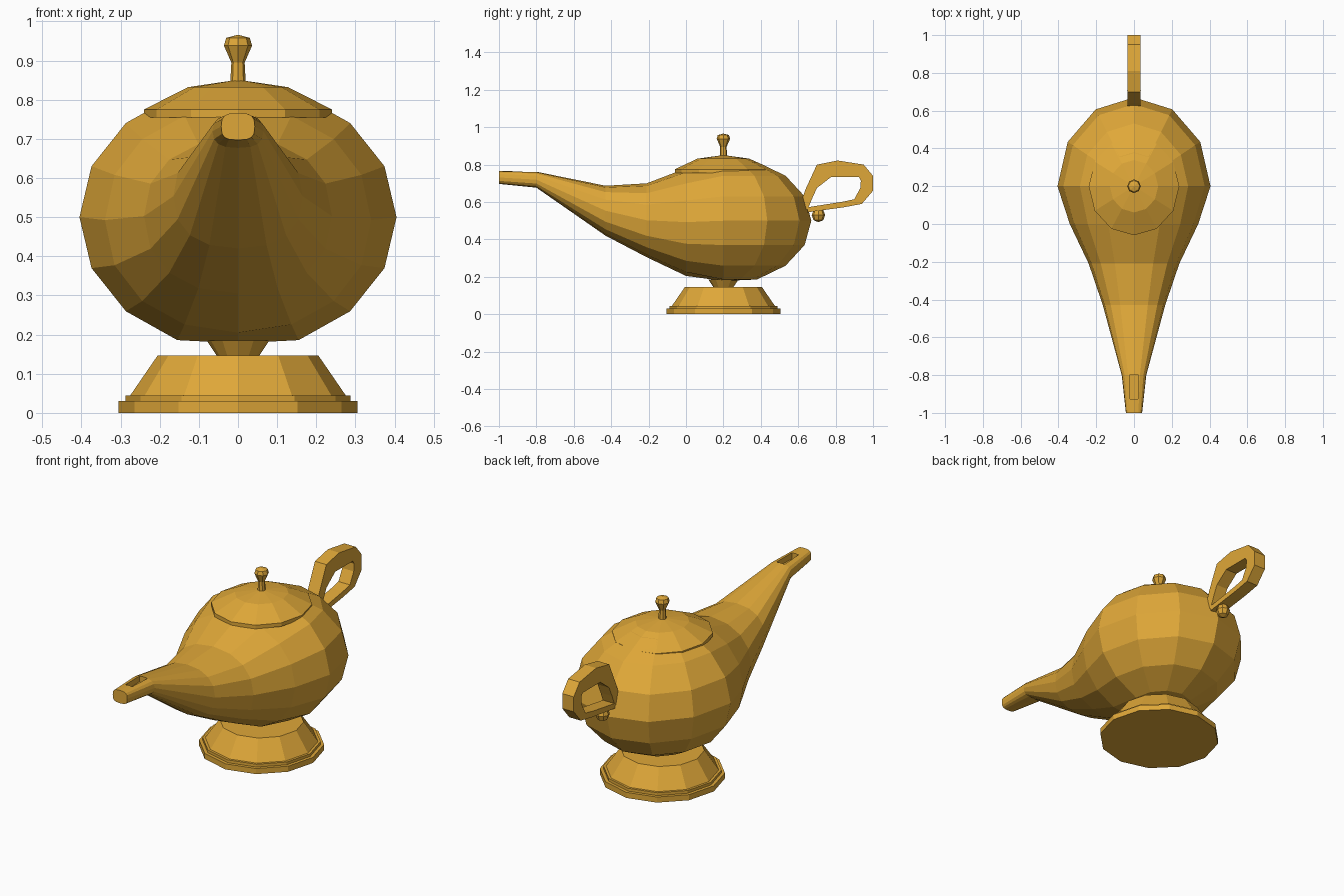
import bpy, bmesh
from math import sin, cos, pi, radians, copysign

if "Cube" in bpy.data.objects:
    bpy.data.objects.remove(bpy.data.objects["Cube"])

CY = 0.2  # y of the body's vertical axis

gold = bpy.data.materials.new("gold")
gold.diffuse_color = (0.74, 0.39, 0.04, 1)
gold.use_nodes = True
gold.node_tree.nodes["Principled BSDF"].inputs["Base Color"].default_value = gold.diffuse_color


def finish(bm, name):
    bmesh.ops.remove_doubles(bm, verts=bm.verts, dist=1e-4)
    bmesh.ops.dissolve_degenerate(bm, edges=bm.edges, dist=1e-5)
    bmesh.ops.recalc_face_normals(bm, faces=bm.faces)
    me = bpy.data.meshes.new(name)
    bm.to_mesh(me)
    bm.free()
    me.materials.append(gold)
    ob = bpy.data.objects.new(name, me)
    bpy.context.collection.objects.link(ob)
    return ob


def grid_faces(bm, rows, closed):
    n = len(rows[0])
    for a, b in zip(rows, rows[1:]):
        for i in range(n if closed else n - 1):
            j = (i + 1) % n
            bm.faces.new((a[i], a[j], b[j], b[i]))


def lathe(name, profile, sides, y=CY, sy=1.0):
    bm = bmesh.new()
    rows = [[bm.verts.new((r * cos(2 * pi * i / sides), y + sy * r * sin(2 * pi * i / sides), z))
             for i in range(sides)] for r, z in profile]
    grid_faces(bm, rows, True)
    for row, (r, z) in ((rows[0], profile[0]), (rows[-1], profile[-1])):
        if r > 0.001:
            bm.faces.new(row)
    return finish(bm, name)


# Body: half ellipsoid at the back, lofted into the spout at the front
RX, RY, RZ, CZ = 0.405, 0.47, 0.34, 0.5
bm = bmesh.new()


def body_z(lat):
    return max(0.178, CZ + RZ * sin(lat))


back = []
for i in range(7):
    lon = radians(30 * i)
    back.append([bm.verts.new((RX * cos(lat) * cos(lon), CY + RY * cos(lat) * sin(lon), body_z(lat)))
                 for lat in [radians(22.5 * k - 90) for k in range(9)]])
grid_faces(bm, back, False)

# y, half width, bottom z, top z, squareness exponent
sections = [(0.0, 0.34, 0.205, 0.78, 0.95),
            (-0.21, 0.24, 0.305, 0.70, 0.9),
            (-0.43, 0.165, 0.42, 0.687, 0.85),
            (-0.8, 0.065, 0.677, 0.762, 0.75),
            (-1.0, 0.043, 0.697, 0.766, 0.65)]
angles = [radians(22.5 * k) for k in range(16)]
rows = [[bm.verts.new((RX * cos(a), CY, body_z(a))) for a in angles]]
for y, w, lo, hi, e in sections:
    rows.append([bm.verts.new((copysign(w * abs(cos(a)) ** e, cos(a)), y,
                               (lo + hi) / 2 + copysign((hi - lo) / 2 * abs(sin(a)) ** e, sin(a))))
                 for a in angles])
grid_faces(bm, rows, True)
bm.faces.new(rows[-1])
body = finish(bm, "body_and_spout")

# Wick opening on top of the spout
bm = bmesh.new()
bmesh.ops.create_cube(bm, size=1)
for v in bm.verts:
    v.co.x *= 0.048 if v.co.y > 0 else 0.04
    v.co.y = -0.863 + v.co.y * 0.125
    v.co.z = 0.775 + v.co.z * 0.09
cutter = finish(bm, "wick_hole_cutter")
cutter.hide_render = True
cutter.hide_set(True)
cutter.display_type = 'WIRE'
cut = body.modifiers.new("wick_hole", 'BOOLEAN')
cut.operation = 'DIFFERENCE'
cut.solver = 'EXACT'
cut.object = cutter

# Foot, lid and knob
lathe("foot", [(0.305, 0), (0.305, 0.03), (0.288, 0.03), (0.288, 0.045), (0.275, 0.045),
               (0.205, 0.147), (0.055, 0.147), (0.08, 0.185)], 12)
lathe("lid", [(0.24, 0.755), (0.24, 0.775), (0.128, 0.832), (0, 0.851)], 12, sy=1.083)
lathe("lid_knob", [(0.02, 0.84), (0.017, 0.895), (0.036, 0.938), (0.03, 0.958), (0, 0.966)], 8)

# Handle: paired outer and inner outline points in the yz plane
pairs = [((0.60, 0.56), (0.65, 0.56)), ((0.64, 0.67), (0.675, 0.62)),
         ((0.70, 0.80), (0.70, 0.675)), ((0.81, 0.822), (0.775, 0.733)),
         ((0.95, 0.80), (0.925, 0.733)), ((1.0, 0.74), (0.935, 0.715)),
         ((1.0, 0.66), (0.932, 0.675)), ((0.94, 0.59), (0.90, 0.615)),
         ((0.845, 0.572), (0.84, 0.602)), ((0.65, 0.545), (0.65, 0.572))]
bm = bmesh.new()
HW = 0.034
rows = [[bm.verts.new(c) for c in ((-HW, *o), (HW, *o), (HW, *n), (-HW, *n))] for o, n in pairs]
grid_faces(bm, rows, True)
bm.faces.new(rows[0])
bm.faces.new(rows[-1])
finish(bm, "handle")

# Small bead under the handle
lathe("handle_bead", [(0, 0.492), (0.026, 0.503), (0.036, 0.53), (0.026, 0.557), (0, 0.567)], 8, y=0.708)
